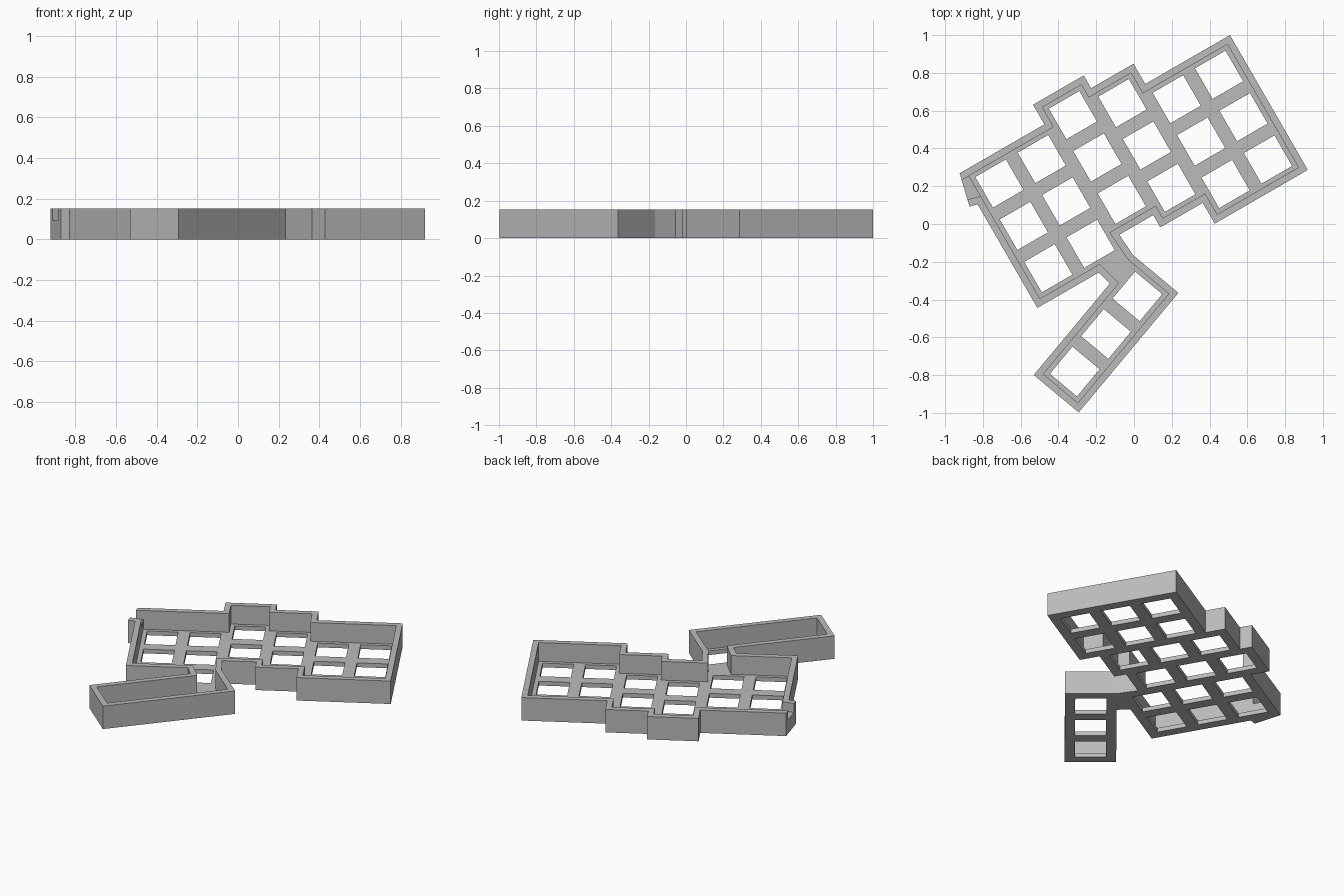
import bpy
import bmesh
from math import radians
from mathutils import Matrix, Vector

cube = bpy.data.objects.get("Cube")
if cube:
    bpy.data.objects.remove(cube, do_unlink=True)

HEIGHT, FLOOR, WALL = 0.152, 0.028, 0.036
PITCH, HOLE = 0.259, 0.187
TILT = Matrix.Rotation(radians(30), 2)
THUMB_TILT = Matrix.Rotation(radians(50.2), 2)
THUMB_MID = Vector((-0.148, -0.582))

grey = bpy.data.materials.new("matte grey")
grey.use_nodes = True
grey.diffuse_color = (0.5, 0.5, 0.5, 1)
grey.node_tree.nodes["Principled BSDF"].inputs["Base Color"].default_value = (0.5, 0.5, 0.5, 1)


def tilted(points):
    return [TILT @ Vector(p) for p in points]


def thumb(x, y):
    return THUMB_MID + THUMB_TILT @ Vector((x, y))


def inset(points, d):
    """Move every edge of a counter-clockwise outline inwards by d."""
    result = []
    for i, p in enumerate(points):
        a = (p - points[i - 1]).normalized()
        b = (points[(i + 1) % len(points)] - p).normalized()
        n1, n2 = Vector((-a.y, a.x)), Vector((-b.y, b.x))
        result.append(p + (n1 + n2) * d / (1 + n1.dot(n2)))
    return result


def prisms(name, outlines, z0, z1):
    """One object made of upright prisms."""
    bm = bmesh.new()
    for outline in outlines:
        face = bm.faces.new([bm.verts.new((p.x, p.y, z0)) for p in outline])
        ext = bmesh.ops.extrude_face_region(bm, geom=[face])
        top = [v for v in ext["geom"] if isinstance(v, bmesh.types.BMVert)]
        bmesh.ops.translate(bm, vec=(0, 0, z1 - z0), verts=top)
    bmesh.ops.recalc_face_normals(bm, faces=bm.faces)
    mesh = bpy.data.meshes.new(name)
    bm.to_mesh(mesh)
    bm.free()
    mesh.materials.append(grey)
    obj = bpy.data.objects.new(name, mesh)
    bpy.context.collection.objects.link(obj)
    return obj


def combine(target, tool, operation):
    mod = target.modifiers.new(operation, 'BOOLEAN')
    mod.operation, mod.solver, mod.object = operation, 'EXACT', tool
    bpy.context.view_layer.objects.active = target
    bpy.ops.object.modifier_apply(modifier=mod.name)
    bpy.data.objects.remove(tool, do_unlink=True)


# Outline: neck, thumb section, then the stepped columns
outline = tilted([(-0.665, -0.129), (-0.291, -0.129)])
outline += [thumb(0.217, 0.155), thumb(-0.412, 0.155), thumb(-0.412, -0.155),
            thumb(0.412, -0.155), thumb(0.412, 0.155)]
outline += tilted([(-0.096, -0.01), (0.112, -0.01), (0.112, -0.085), (0.371, -0.085),
                   (0.371, -0.212), (0.94, -0.212), (0.94, 0.612), (0.422, 0.612),
                   (0.422, 0.736), (0.163, 0.736), (0.163, 0.814), (-0.147, 0.814),
                   (-0.147, 0.694), (-0.665, 0.694)])
case = prisms("keyboard_case", [outline], 0, HEIGHT)

# Flared cable guard on the side wall
guard = tilted([(-0.64, 0.69), (-0.665, 0.694), (-0.708, 0.515), (-0.64, 0.498)])
combine(case, prisms("cable_guard", [guard], 0, HEIGHT), 'UNION')

# Hollow interior
combine(case, prisms("pocket", [inset(outline, WALL)], FLOOR, HEIGHT + 0.1), 'DIFFERENCE')

# Square key openings
h = HOLE / 2
square = [Vector(p) for p in ((-h, -h), (h, -h), (h, h), (-h, h))]
holes = []
for col, middle in enumerate((0.283, 0.283, 0.402, 0.326, 0.2, 0.2)):
    for row in (-1, 0, 1):
        centre = Vector((-0.51 + col * PITCH, middle + row * PITCH))
        holes.append(tilted([centre + c for c in square]))
for key in (-1, 0, 1):
    holes.append([thumb(c.x + key * PITCH, c.y) for c in square])
combine(case, prisms("key_holes", holes, -0.1, FLOOR + 0.05), 'DIFFERENCE')

# Cable slot through the side wall
slot = tilted([(-0.6, 0.525), (-0.6, 0.657), (-0.75, 0.657), (-0.75, 0.568)])
combine(case, prisms("cable_slot", [slot], 0.092, HEIGHT + 0.1), 'DIFFERENCE')
